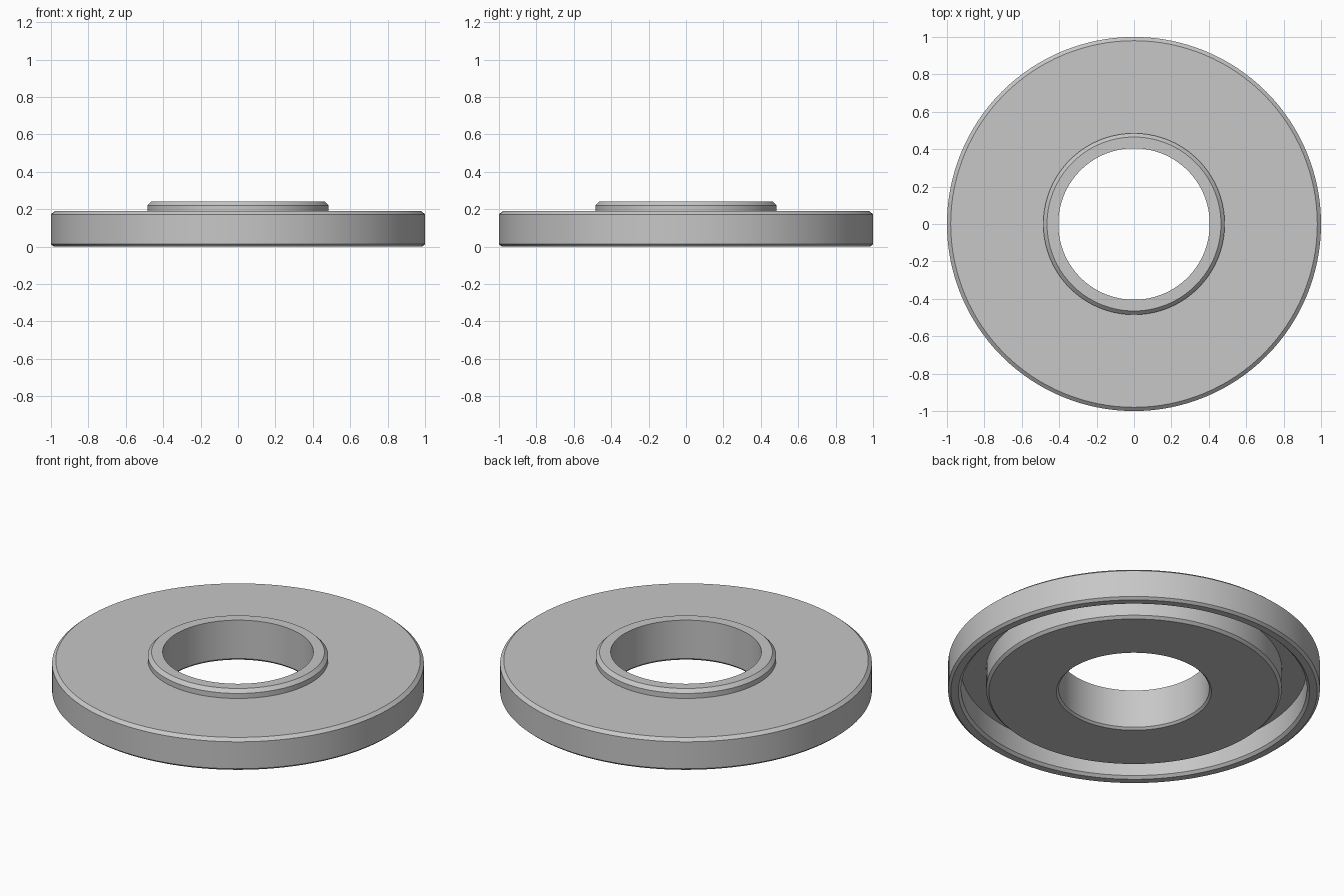
import bpy
import bmesh
import math

if "Cube" in bpy.data.objects:
    bpy.data.objects.remove(bpy.data.objects["Cube"], do_unlink=True)

SEGMENTS = 128

# Plain grey material
grey = bpy.data.materials.new("plain_grey")
grey.use_nodes = True
colour = (0.57, 0.57, 0.57, 1)
grey.diffuse_color = colour
grey.node_tree.nodes["Principled BSDF"].inputs["Base Color"].default_value = colour


def lathe(name, profile):
    """Revolve a closed (radius, height) profile around the z axis."""
    bm = bmesh.new()
    verts = [bm.verts.new((r, 0, z)) for r, z in profile]
    edges = [bm.edges.new((v, verts[i - 1])) for i, v in enumerate(verts)]
    bmesh.ops.spin(bm, geom=verts + edges, axis=(0, 0, 1), cent=(0, 0, 0),
                   angle=math.tau, steps=SEGMENTS, use_merge=False)
    bmesh.ops.remove_doubles(bm, verts=bm.verts, dist=0.0001)
    bmesh.ops.recalc_face_normals(bm, faces=bm.faces)
    mesh = bpy.data.meshes.new(name)
    bm.to_mesh(mesh)
    bm.free()
    mesh.materials.append(grey)
    obj = bpy.data.objects.new(name, mesh)
    bpy.context.collection.objects.link(obj)
    bpy.ops.object.select_all(action="DESELECT")
    obj.select_set(True)
    bpy.context.view_layer.objects.active = obj
    bpy.ops.object.shade_smooth_by_angle(angle=math.radians(25))
    return obj


# Through bore and raised collar
collar = [(0.405, 0.24), (0.465, 0.24), (0.485, 0.22), (0.485, 0.19)]
# Top face and outer wall with chamfered corners
outer_rim = [(0.98, 0.19), (1, 0.173), (1, 0.013), (0.985, 0)]
# Ring groove in the underside
groove = [(0.945, 0), (0.93, 0.015), (0.93, 0.14),
          (0.795, 0.14), (0.795, 0.015), (0.78, 0)]
# Chamfered lower edge of the bore
bore = [(0.417, 0), (0.405, 0.012)]

lathe("grooved_flange_ring", collar + outer_rim + groove + bore)
